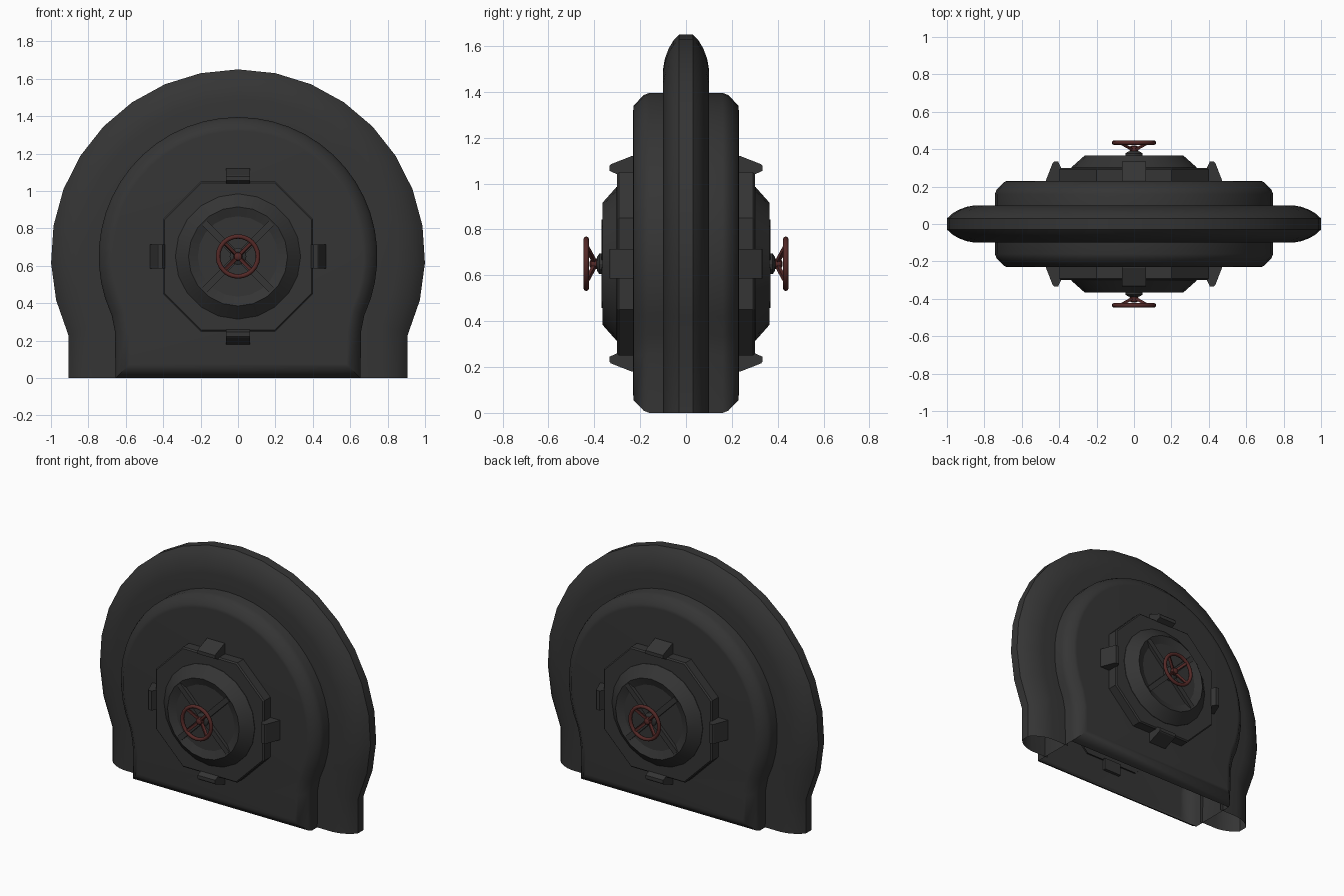
import bpy, bmesh
from math import sin, cos, pi, radians
from mathutils import Matrix, Vector

if "Cube" in bpy.data.objects:
    bpy.data.objects.remove(bpy.data.objects["Cube"])

CZ = 0.65  # height of the hatch centre


def material(name, rgb):
    m = bpy.data.materials.new(name)
    m.diffuse_color = (*rgb, 1)
    m.use_nodes = True
    m.node_tree.nodes["Principled BSDF"].inputs["Base Color"].default_value = m.diffuse_color
    return m


IRON = material("dark_iron", (0.035, 0.035, 0.035))
RED = material("dull_red", (0.09, 0.022, 0.02))


def finish(name, bm, mat, angle=30, weld=False):
    if weld:
        bmesh.ops.remove_doubles(bm, verts=bm.verts, dist=1e-5)
    bmesh.ops.recalc_face_normals(bm, faces=bm.faces)
    me = bpy.data.meshes.new(name)
    bm.to_mesh(me)
    bm.free()
    for p in me.polygons:
        p.use_smooth = True
    me.set_sharp_from_angle(angle=radians(angle))
    me.materials.append(mat)
    ob = bpy.data.objects.new(name, me)
    bpy.context.collection.objects.link(ob)
    return ob


def loft(bm, rings, closed=True, cap_first=False, cap_last=False, skip=()):
    """Skin a list of rings; skip holds (ring, edge) faces to leave open."""
    vs = [[bm.verts.new(p) for p in r] for r in rings]
    n = len(vs[0])
    for i in range(len(vs) - 1):
        for j in range(n if closed else n - 1):
            if (i, j) not in skip:
                k = (j + 1) % n
                bm.faces.new((vs[i][j], vs[i][k], vs[i + 1][k], vs[i + 1][j]))
    if cap_first:
        bm.faces.new(vs[0])
    if cap_last:
        bm.faces.new(vs[-1])


def arch(r, leg, y, n, bottom=0.0, knee=None):
    """Horseshoe outline from right foot over the top to left foot."""
    pts = [(leg, y, bottom)]
    if knee:
        pts.append((leg + 0.003, y, knee))
    for i in range(n + 1):
        a = radians(-25 + 230 * i / n)
        pts.append((r * cos(a), y, CZ + r * sin(a)))
    if knee:
        pts.append((-leg - 0.003, y, knee))
    pts.append((-leg, y, bottom))
    return pts


# Outer arch: hollow rounded frame, open underneath
half = [(0.70, 0.10), (0.85, 0.10), (0.895, 0.092), (0.94, 0.075),
        (0.975, 0.054), (1.0, 0.03)]
prof = [(r, -y) for r, y in half] + [(r, y) for r, y in reversed(half)]
bm = bmesh.new()
loft(bm, [arch(r, r * cos(radians(25)), y, 20) for r, y in prof], closed=False)
finish("outer_arch", bm, IRON, 32)

# Thick inner body with softened chamfer, open underneath
half = [(0.075, 0.23), (0.055, 0.228), (0.01, 0.185), (0.0, 0.16)]
prof = [(d, -y) for d, y in half] + [(d, y) for d, y in reversed(half)]
rings = [arch(0.745 - d, 0.655 - d, y, 32, d, 0.25) for d, y in prof]
bm = bmesh.new()
loft(bm, rings, cap_first=True, cap_last=True, skip={(3, len(rings[0]) - 1)})
finish("inner_body", bm, IRON, 40)


def disc_ring(r, d, n):
    return [(r * cos(2 * pi * i / n), -d, r * sin(2 * pi * i / n)) for i in range(n)]


def lathe(name, prof, n, mat, angle=30, cap=True):
    bm = bmesh.new()
    loft(bm, [disc_ring(r, d, n) for r, d in prof], cap_last=cap)
    return finish(name, bm, mat, angle)


def rod(bm, a, b, w, h=None):
    """Box-section bar between two points."""
    a, b = Vector(a), Vector(b)
    q = (b - a).to_track_quat('Z', 'Y').to_matrix().to_4x4()
    m = Matrix.Translation((a + b) / 2) @ q @ Matrix.Diagonal((w, h or w, (b - a).length, 1))
    bmesh.ops.create_cube(bm, size=1, matrix=m)


def hatch(side):
    parts = []

    # Octagonal plate with a fine edge bevel
    def octagon(e, d):
        a, b = 0.40 - e, 0.20 - e * 0.4
        return [(x, -d, z) for x, z in ((a, -b), (a, b), (b, a), (-b, a),
                                        (-a, b), (-a, -b), (-b, -a), (b, -a))]
    bm = bmesh.new()
    loft(bm, [octagon(0, 0.22), octagon(0, 0.292), octagon(0.008, 0.30)], cap_last=True)
    parts.append(finish(side + "_octagon_plate", bm, IRON, 20))

    # Four wedge clamps around the plate
    bm = bmesh.new()
    sect = [(0.39, 0.21), (0.47, 0.21), (0.47, 0.236), (0.434, 0.328),
            (0.428, 0.333), (0.405, 0.333), (0.39, 0.30)]
    for k in range(4):
        rot = Matrix.Rotation(k * pi / 2, 3, 'Y')
        loft(bm, [[rot @ Vector((o, -d, t)) for o, d in sect] for t in (-0.065, 0.065)],
             cap_first=True, cap_last=True)
    parts.append(finish(side + "_clamps", bm, IRON, 20))

    # Conical collar with a shallow dish
    parts.append(lathe(side + "_collar", [(0.335, 0.29), (0.335, 0.303), (0.265, 0.365),
                                          (0.215, 0.345)], 20, IRON, 20))

    # Diagonal bars across the dish
    bm = bmesh.new()
    for k in range(4):
        a = pi / 4 + k * pi / 2
        rod(bm, (0.03 * cos(a), -0.35, 0.03 * sin(a)),
            (0.255 * cos(a), -0.35, 0.255 * sin(a)), 0.035, 0.035)
    parts.append(finish(side + "_dish_bars", bm, IRON))

    # Shaft carrying the handwheel
    parts.append(lathe(side + "_shaft", [(0.045, 0.34), (0.045, 0.378), (0.03, 0.388),
                                         (0.016, 0.39), (0.016, 0.40)], 12, IRON))

    # Handwheel: rim, hub and dished spokes
    n, m = 24, 8
    bm = bmesh.new()
    rim = [disc_ring(0.107 + 0.012 * cos(2 * pi * i / m), 0.435 + 0.012 * sin(2 * pi * i / m), n)
           for i in range(m + 1)]
    loft(bm, rim)
    parts.append(finish(side + "_wheel_rim", bm, RED, 60, weld=True))
    bm = bmesh.new()
    for k in range(4):
        a = pi / 4 + k * pi / 2
        rod(bm, (0.012 * cos(a), -0.398, 0.012 * sin(a)),
            (0.105 * cos(a), -0.434, 0.105 * sin(a)), 0.016)
    parts.append(finish(side + "_wheel_spokes", bm, RED))
    parts.append(lathe(side + "_wheel_hub", [(0.022, 0.388), (0.024, 0.40), (0.02, 0.415),
                                             (0.01, 0.42)], 12, RED))
    return parts


# The same hatch on the front and, turned round, on the back
for side, turn in (("front", 0), ("back", pi)):
    place = Matrix.Translation((0, 0, CZ)) @ Matrix.Rotation(turn, 4, 'Z')
    for ob in hatch(side):
        ob.data.transform(place)
